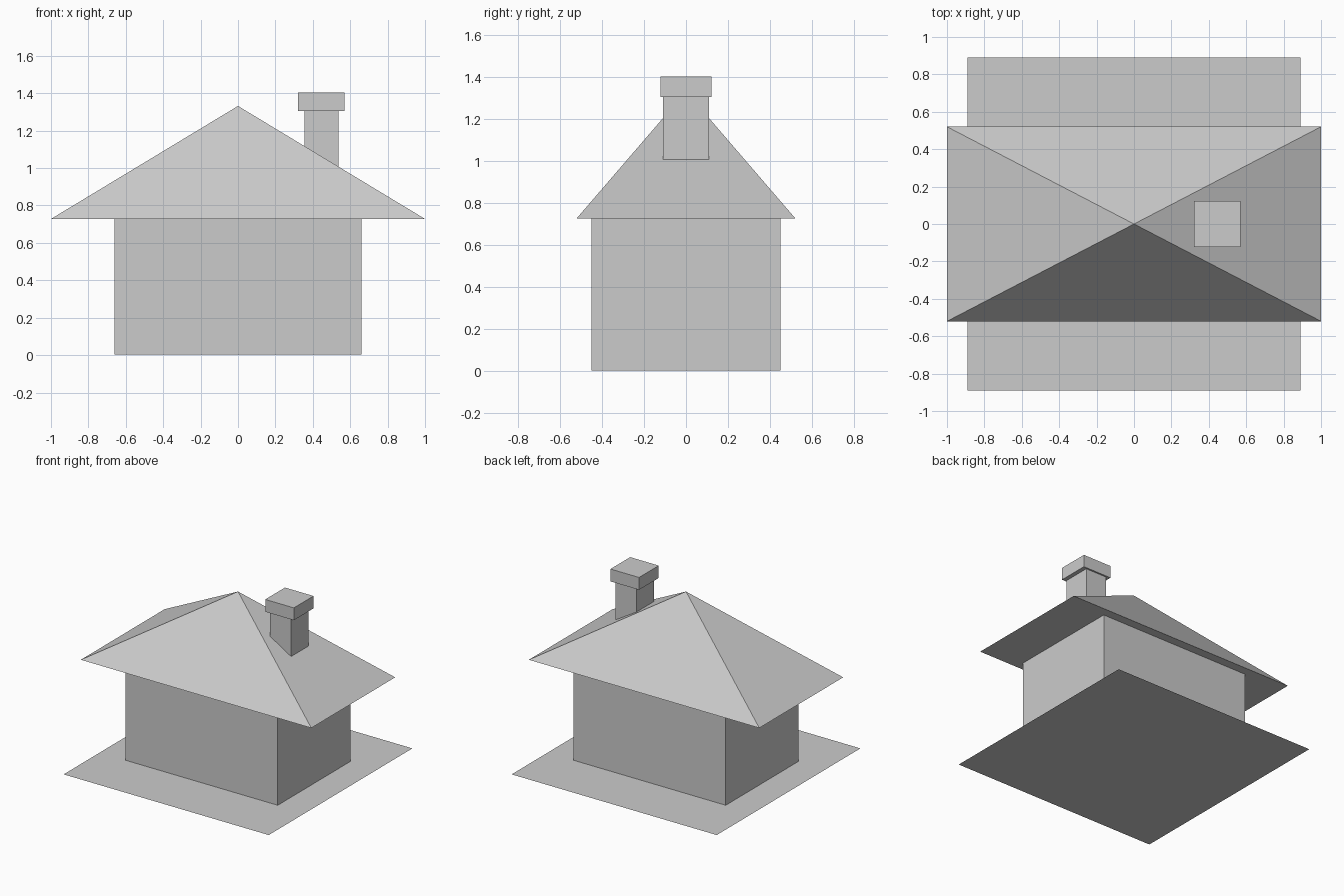
import bpy, bmesh, math
from mathutils import Matrix

if "Cube" in bpy.data.objects:
    bpy.data.objects.remove(bpy.data.objects["Cube"])


def finish(name, bm):
    bmesh.ops.recalc_face_normals(bm, faces=bm.faces)
    mesh = bpy.data.meshes.new(name)
    bm.to_mesh(mesh)
    bm.free()
    obj = bpy.data.objects.new(name, mesh)
    bpy.context.collection.objects.link(obj)
    return obj


def box(name, x, half_x, half_y, z0, z1):
    bm = bmesh.new()
    m = Matrix.Translation((x, 0, (z0 + z1) / 2)) @ Matrix.Diagonal(
        (2 * half_x, 2 * half_y, z1 - z0, 1))
    bmesh.ops.create_cube(bm, size=1, matrix=m)
    return finish(name, bm)


def pyramid(name, half_x, half_y, z0, z1):
    bm = bmesh.new()
    m = (Matrix.Translation((0, 0, (z0 + z1) / 2))
         @ Matrix.Diagonal((half_x, half_y, 1, 1))
         @ Matrix.Rotation(math.pi / 4, 4, 'Z'))
    bmesh.ops.create_cone(bm, cap_ends=True, segments=4, radius1=math.sqrt(2),
                          radius2=0, depth=z1 - z0, matrix=m)
    bmesh.ops.remove_doubles(bm, verts=bm.verts, dist=1e-5)
    return finish(name, bm)


# Flat plot of land
bm = bmesh.new()
bmesh.ops.create_grid(bm, x_segments=1, y_segments=1, size=0.89)
bm.normal_update()
finish("yard", bm)

# House walls and overhanging roof
box("walls", 0, 0.66, 0.45, 0.004, 0.728)
pyramid("roof", 1.0, 0.52, 0.728, 1.332)

# Chimney stack, sunk into the right roof slope, with a wider cap
box("chimney_stack", 0.446, 0.091, 0.109, 1.0, 1.306)
box("chimney_cap", 0.446, 0.124, 0.122, 1.306, 1.403)
